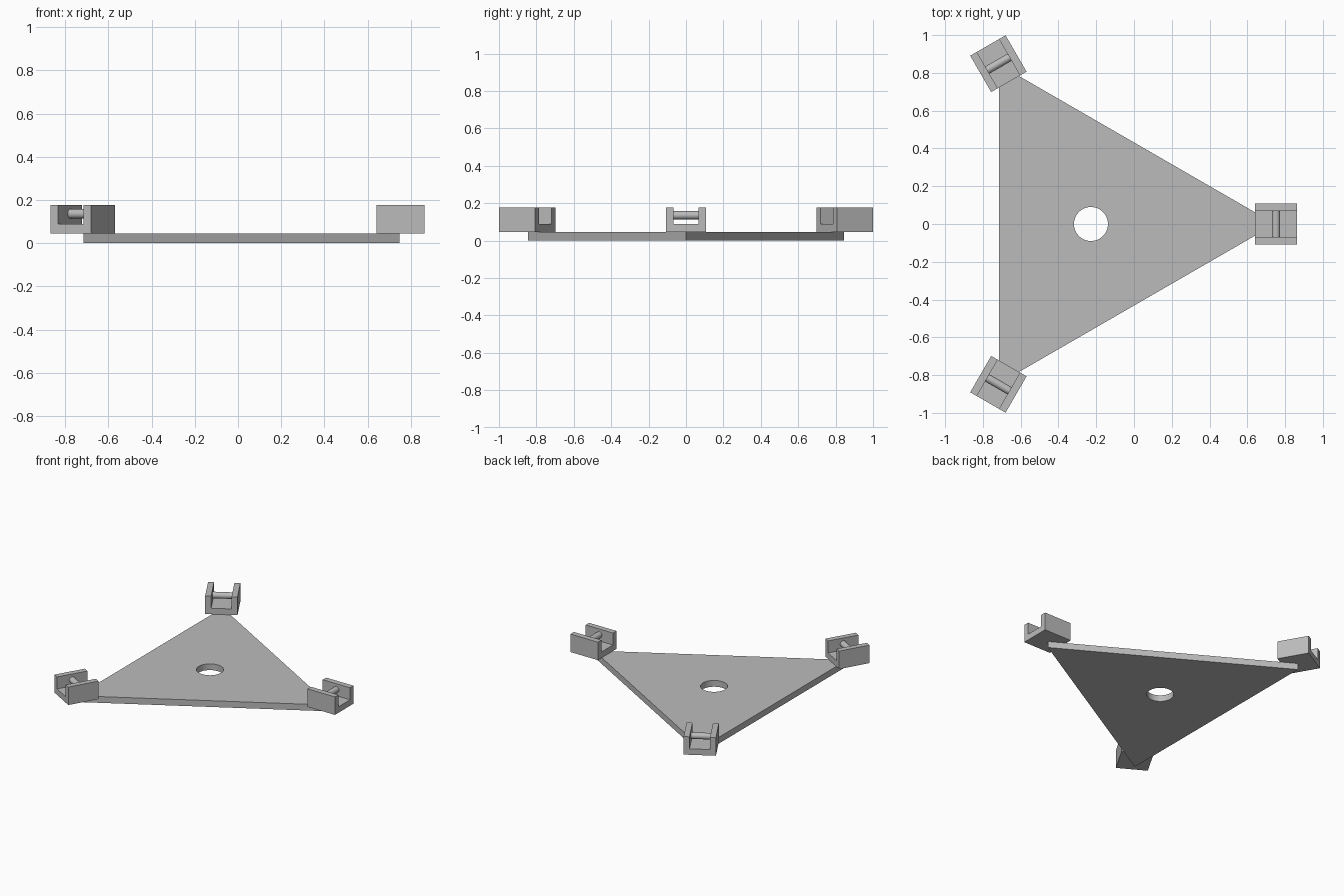
import bpy, bmesh
from math import cos, sin, pi, radians
from mathutils import Matrix, Vector

cube = bpy.data.objects.get("Cube")
if cube:
    bpy.data.objects.remove(cube, do_unlink=True)

CENTRE = Vector((-0.228, 0, 0))   # axis of the threefold symmetry
REACH = 0.976                     # axis to triangle corner
PLATE_TOP = 0.046
FLOOR, TOP = 0.09, 0.178          # bracket channel floor and wall top

grey = bpy.data.materials.new("mid_grey")
grey.use_nodes = True
grey.diffuse_color = (0.5, 0.5, 0.5, 1)
grey.node_tree.nodes["Principled BSDF"].inputs["Base Color"].default_value = (0.5, 0.5, 0.5, 1)


def finish(name, bm, matrix):
    bmesh.ops.recalc_face_normals(bm, faces=bm.faces)
    mesh = bpy.data.meshes.new(name)
    bm.to_mesh(mesh)
    bm.free()
    mesh.materials.append(grey)
    obj = bpy.data.objects.new(name, mesh)
    obj.matrix_world = matrix
    bpy.context.collection.objects.link(obj)
    return obj


def prism(name, points, direction, matrix):
    """Extrude a closed outline along a direction."""
    bm = bmesh.new()
    face = bm.faces.new([bm.verts.new(p) for p in points])
    out = bmesh.ops.extrude_face_region(bm, geom=[face])
    moved = [v for v in out["geom"] if isinstance(v, bmesh.types.BMVert)]
    bmesh.ops.translate(bm, verts=moved, vec=direction)
    return finish(name, bm, matrix)


def ring(count, radius, z):
    return [(radius * cos(2 * pi * i / count), radius * sin(2 * pi * i / count), z)
            for i in range(count)]


def smooth(obj):
    bpy.ops.object.select_all(action="DESELECT")
    obj.select_set(True)
    bpy.context.view_layer.objects.active = obj
    bpy.ops.object.shade_smooth_by_angle(angle=radians(30))


# Triangular plate with a round centre hole
at_centre = Matrix.Translation(CENTRE)
plate = prism("base_plate", ring(3, REACH, 0), (0, 0, PLATE_TOP), at_centre)
cutter = prism("hole_cutter", ring(48, 0.09, -0.1), (0, 0, 0.3), at_centre)
cutter.hide_render = True
cut = plate.modifiers.new("centre_hole", "BOOLEAN")
cut.operation, cut.solver, cut.object = "DIFFERENCE", "EXACT", cutter
bpy.context.view_layer.objects.active = plate
bpy.ops.object.modifier_apply(modifier=cut.name)
bpy.data.objects.remove(cutter, do_unlink=True)
smooth(plate)

# U-shaped bracket with a cross pin at each corner
HALF, INNER, LENGTH = 0.108, 0.068, 0.222
half_profile = [(HALF, PLATE_TOP), (HALF, TOP), (INNER, TOP), (INNER, FLOOR)]
profile = half_profile + [(-y, z) for y, z in reversed(half_profile)]
START = 0.869

for i, corner in enumerate(("left", "back", "front")):
    turn = at_centre @ Matrix.Rotation(i * 2 * pi / 3, 4, "Z")
    prism(corner + "_bracket", [(START, y, z) for y, z in profile], (LENGTH, 0, 0), turn)

    bm = bmesh.new()
    bmesh.ops.create_cone(bm, cap_ends=True, segments=32, radius1=0.022,
                          radius2=0.022, depth=2 * INNER + 0.02)
    lay = Matrix.Translation((START + LENGTH / 2, 0, 0.136)) @ Matrix.Rotation(pi / 2, 4, "X")
    smooth(finish(corner + "_pin", bm, turn @ lay))
